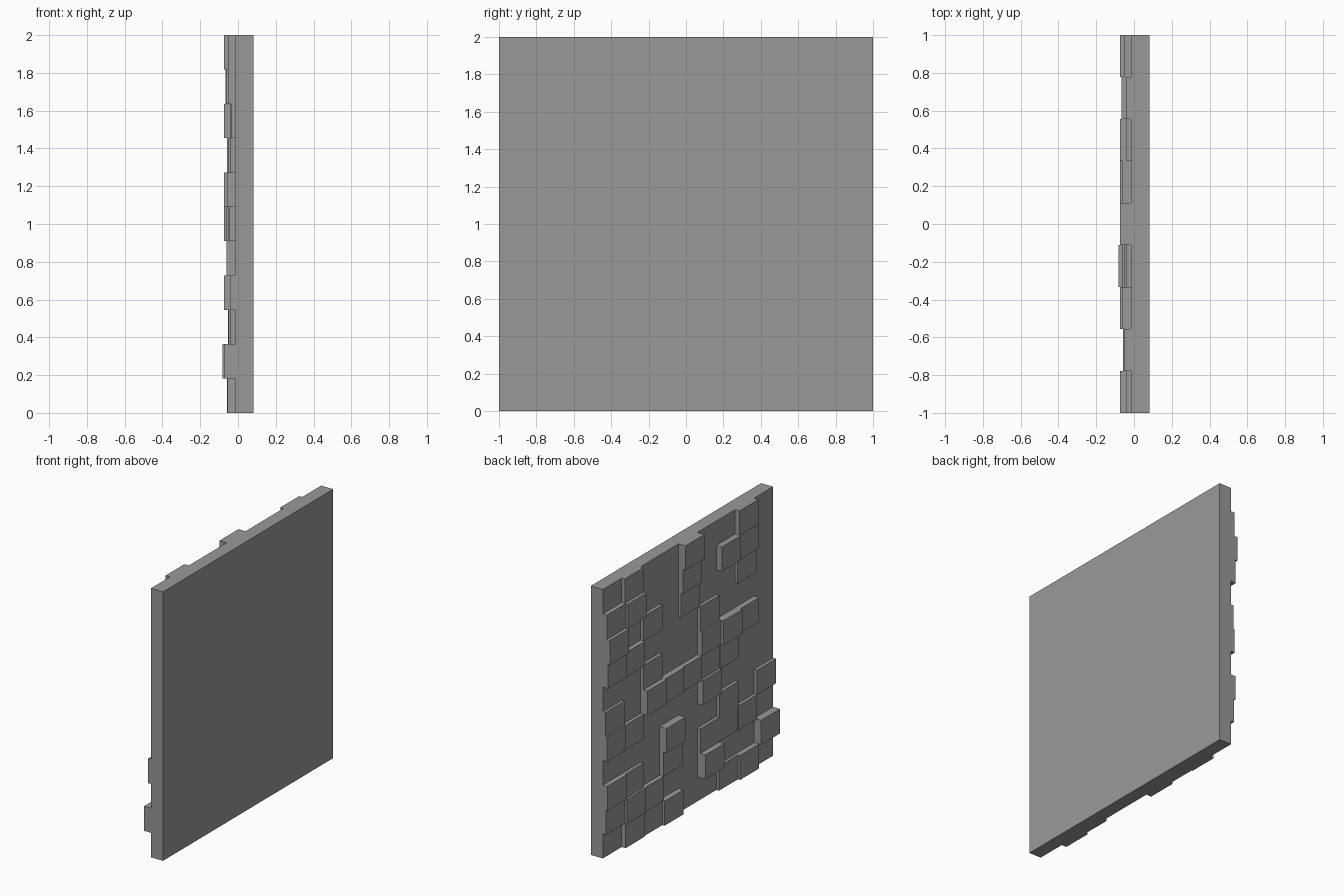
import bpy, bmesh

if "Cube" in bpy.data.objects:
    bpy.data.objects.remove(bpy.data.objects["Cube"])

COLS, ROWS = 9, 11
FACE, BACK = -0.016, 0.083         # x of the tiled face and of the plain face
W, H = 2 / COLS, 2 / ROWS

# Tile relief in thousandths: rows from the top, columns from y=+1 to y=-1
RELIEF = [
    [0, 25, 0, 0, 58, 0, 0, 36, 0],
    [33, 50, 0, 0, 36, 0, 45, 38, 0],
    [58, 0, 25, 0, 20, 0, 0, 20, 0],
    [42, 35, 0, 0, 0, 25, 0, 0, 0],
    [0, 0, 25, 0, 0, 37, 58, 42, 0],
    [22, 0, 58, 45, 36, 25, 32, 0, 0],
    [33, 25, 0, 0, 0, 45, 0, 0, 0],
    [0, 0, 0, 58, 0, 0, 25, 0, 25],
    [38, 25, 0, 34, 0, 25, 20, 25, 0],
    [25, 42, 34, 0, 0, 67, 0, 0, 58],
    [0, 32, 24, 42, 0, 0, 22, 40, 0],
]


def level(r, c):
    """x of a tile's outer face; outside the panel, the plain back face."""
    if 0 <= r < ROWS and 0 <= c < COLS:
        return FACE - RELIEF[r][c] / 1000
    return BACK


bm = bmesh.new()


def quad(*pts):
    bm.faces.new([bm.verts.new(p) for p in pts])


# Tile faces
for r in range(ROWS):
    for c in range(COLS):
        x, y, z = level(r, c), 1 - c * W, 2 - r * H
        quad((x, y, z), (x, y - W, z), (x, y - W, z - H), (x, y, z - H))

# Vertical steps between columns, including both panel ends
for r in range(ROWS):
    for c in range(COLS + 1):
        a, b, y, z = level(r, c - 1), level(r, c), 1 - c * W, 2 - r * H
        if a != b:
            quad((a, y, z), (b, y, z), (b, y, z - H), (a, y, z - H))

# Horizontal steps between rows, including top and bottom
for r in range(ROWS + 1):
    for c in range(COLS):
        a, b, y, z = level(r - 1, c), level(r, c), 1 - c * W, 2 - r * H
        if a != b:
            quad((a, y, z), (b, y, z), (b, y - W, z), (a, y - W, z))

# Plain back face
quad((BACK, 1, 0), (BACK, -1, 0), (BACK, -1, 2), (BACK, 1, 2))

bmesh.ops.remove_doubles(bm, verts=bm.verts, dist=1e-5)
bmesh.ops.recalc_face_normals(bm, faces=bm.faces)
mesh = bpy.data.meshes.new("relief_wall_panel")
bm.to_mesh(mesh)
bm.free()

# Dark grey finish
mat = bpy.data.materials.new("dark_grey")
mat.diffuse_color = (0.32, 0.32, 0.32, 1)
mat.use_nodes = True
mat.node_tree.nodes["Principled BSDF"].inputs["Base Color"].default_value = mat.diffuse_color
mesh.materials.append(mat)
bpy.context.collection.objects.link(bpy.data.objects.new("relief_wall_panel", mesh))
